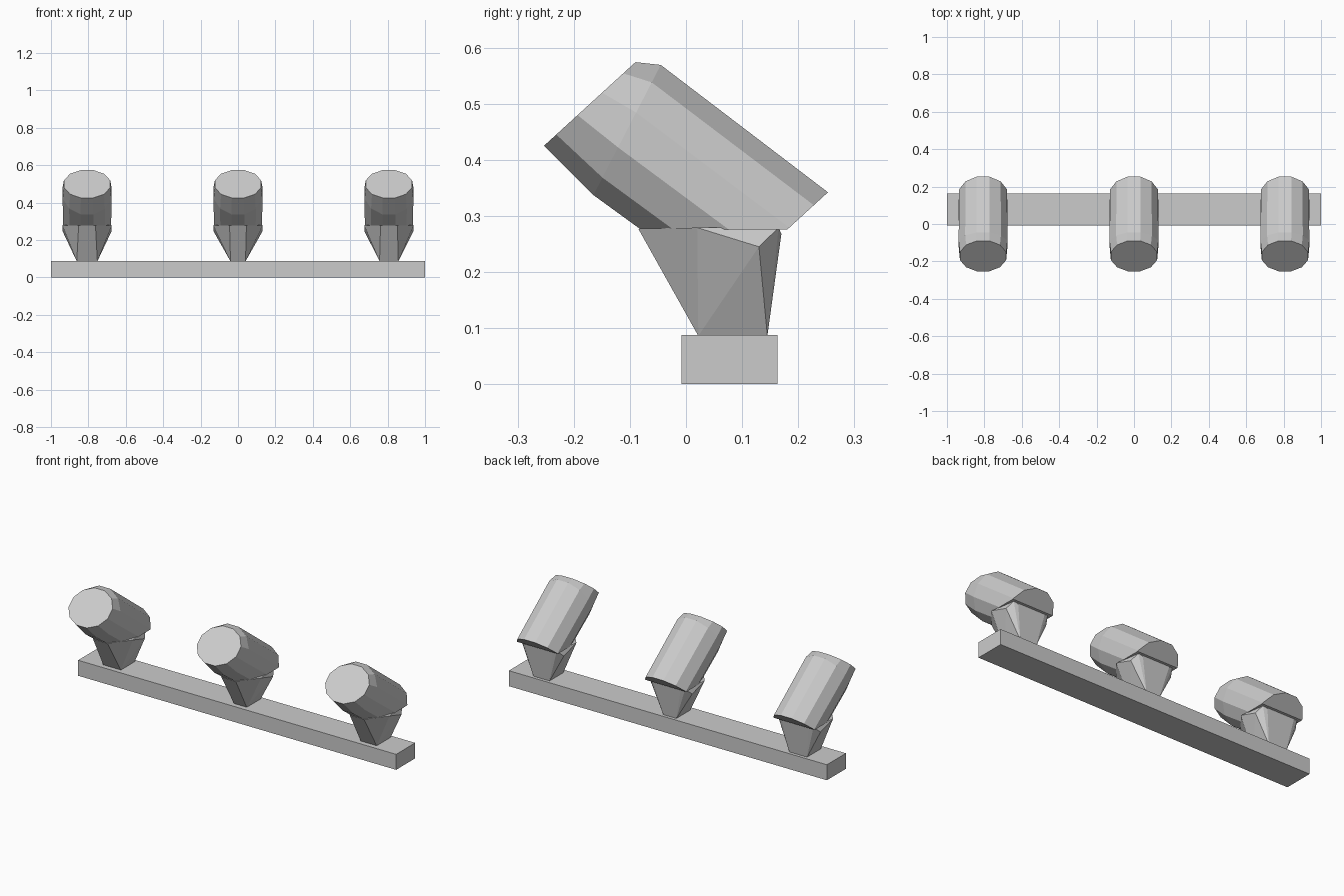
import bpy, bmesh, math
from mathutils import Vector

if "Cube" in bpy.data.objects:
    bpy.data.objects.remove(bpy.data.objects["Cube"])


def finish(bm, name):
    bmesh.ops.recalc_face_normals(bm, faces=bm.faces)
    mesh = bpy.data.meshes.new(name)
    bm.to_mesh(mesh)
    bm.free()
    obj = bpy.data.objects.new(name, mesh)
    bpy.context.collection.objects.link(obj)
    return obj


# Mounting bar
def bar():
    bm = bmesh.new()
    bmesh.ops.create_cube(bm, size=1)
    for v in bm.verts:
        v.co = Vector((v.co.x * 2, v.co.y * 0.171 + 0.0775, (v.co.z + 0.5) * 0.088))
    finish(bm, "mounting_bar")


# Tilted lamp can: faceted rings lofted front to back, cut flat underneath
def can(cx, name, sides=12):
    # each ring: lower (y, z), upper (y, z), half width
    rings = [((-0.253, 0.425), (-0.09, 0.574), 0.128),
             ((-0.165, 0.337), (-0.045, 0.569), 0.135),
             ((0.065, 0.17), (0.253, 0.342), 0.133)]
    bm = bmesh.new()
    loops = []
    for lo, hi, w in rings:
        loop = []
        for i in range(sides):
            a = 2 * math.pi * (i + 0.5) / sides
            t = 0.5 + 0.5 * math.cos(a) / math.cos(math.pi / sides)
            loop.append(bm.verts.new((cx + w * math.sin(a),
                                      lo[0] + (hi[0] - lo[0]) * t,
                                      lo[1] + (hi[1] - lo[1]) * t)))
        loops.append(loop)
    for a, b in zip(loops, loops[1:]):
        for i in range(sides):
            j = (i + 1) % sides
            bm.faces.new((a[i], a[j], b[j], b[i]))
    bm.faces.new(loops[0])
    bm.faces.new(loops[-1])
    cut = bmesh.ops.bisect_plane(bm, geom=bm.verts[:] + bm.edges[:] + bm.faces[:],
                                 plane_co=(0, 0, 0.276), plane_no=(0, 0, 1), clear_inner=True)
    edges = [e for e in cut["geom_cut"] if isinstance(e, bmesh.types.BMEdge)]
    bmesh.ops.holes_fill(bm, edges=edges, sides=0)
    finish(bm, name)


# Faceted stem: hull from a small foot to the flat underside of the can
def stem(cx, foot, name):
    half = [(foot, 0.022, 0.086), (foot, 0.145, 0.086),
            (0.045, -0.085, 0.277), (0.132, 0.02, 0.279),
            (0.13, 0.13, 0.245), (0.085, 0.17, 0.268), (0.11, 0.165, 0.279)]
    bm = bmesh.new()
    for x, y, z in half:
        bm.verts.new((cx + x, y, z))
        bm.verts.new((cx - x, y, z))
    bmesh.ops.convex_hull(bm, input=bm.verts[:])
    finish(bm, name)


bar()
for cx, foot, side in ((-0.807, 0.055, "left"), (0, 0.04, "middle"), (0.807, 0.05, "right")):
    can(cx, "lamp_can_" + side)
    stem(cx, foot, "lamp_stem_" + side)
